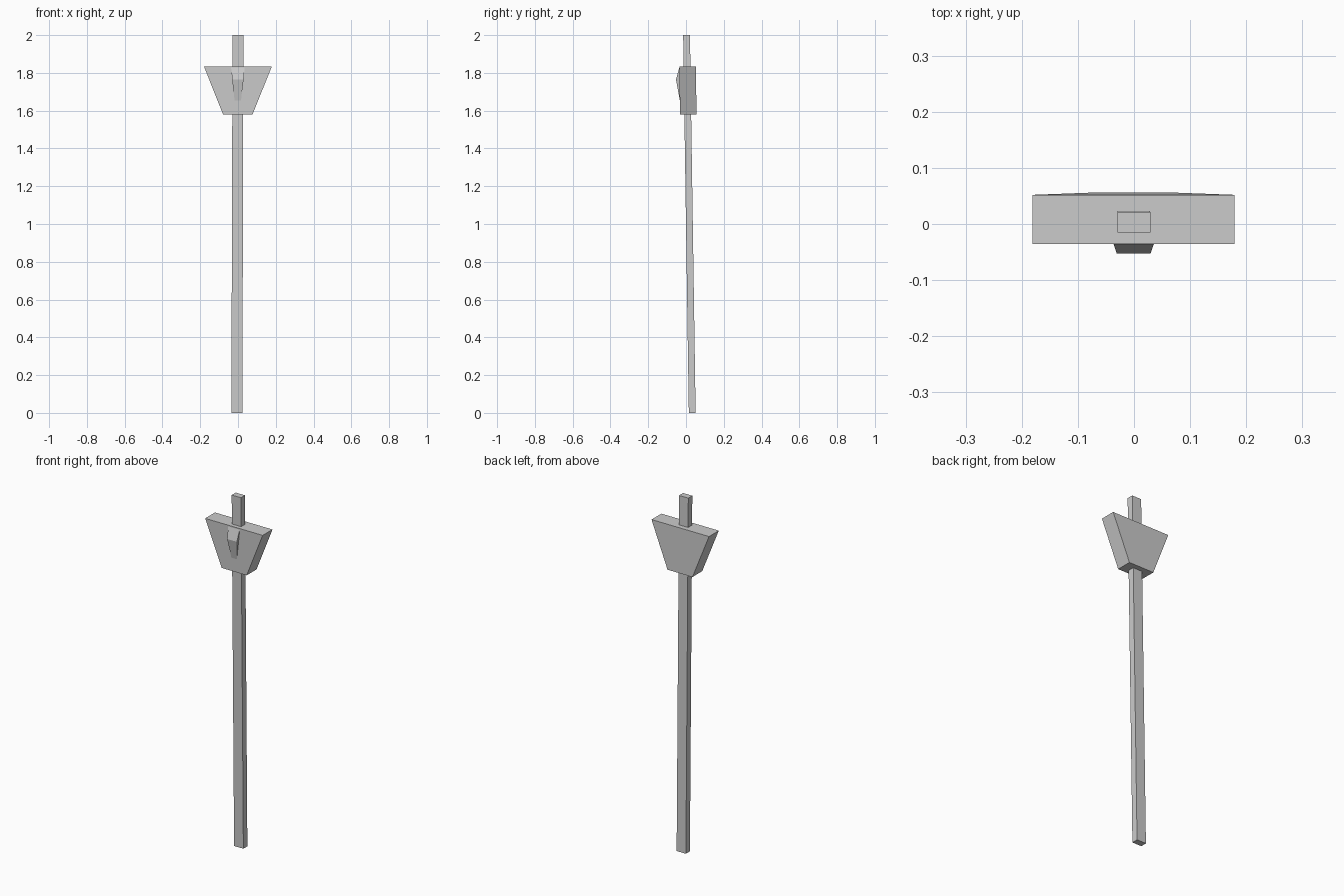
import bpy, bmesh
from mathutils import Vector

if "Cube" in bpy.data.objects:
    bpy.data.objects.remove(bpy.data.objects["Cube"])


def lean(x, y, z):
    # The whole tool leans very slightly back and sideways toward its foot
    return Vector((x - (2 - z) * 0.003, y + (2 - z) * 0.015, z))


def solid(name, points):
    # Convex flat-faced part from its corner points
    bm = bmesh.new()
    for p in points:
        bm.verts.new(lean(*p))
    bmesh.ops.convex_hull(bm, input=bm.verts[:])
    bmesh.ops.dissolve_limit(bm, angle_limit=0.01, verts=bm.verts[:], edges=bm.edges[:])
    bmesh.ops.recalc_face_normals(bm, faces=bm.faces[:])
    mesh = bpy.data.meshes.new(name)
    bm.to_mesh(mesh)
    bm.free()
    obj = bpy.data.objects.new(name, mesh)
    bpy.context.collection.objects.link(obj)
    return obj


def block(name, levels, y0, y1):
    # Prism with a half width at each (z, half_width) level
    return solid(name, [(s * w, y, z) for z, w in levels
                        for y in (y0, y1) for s in (-1, 1)])


# Long square shaft running through the head
block("shaft", [(0, 0.029), (2, 0.029)], -0.015, 0.021)

# Tapered trapezoid head
block("head", [(1.58, 0.078), (1.835, 0.18)], -0.038, 0.0495)

# Ridged wedge on the front of the head: (z, half width, y)
wedge = [(1.828, 0.036, -0.038), (1.765, 0.030, -0.0565), (1.655, 0.017, -0.038)]
solid("front_wedge", [(s * w, y, z) for z, w, y in wedge for s in (-1, 1)])
